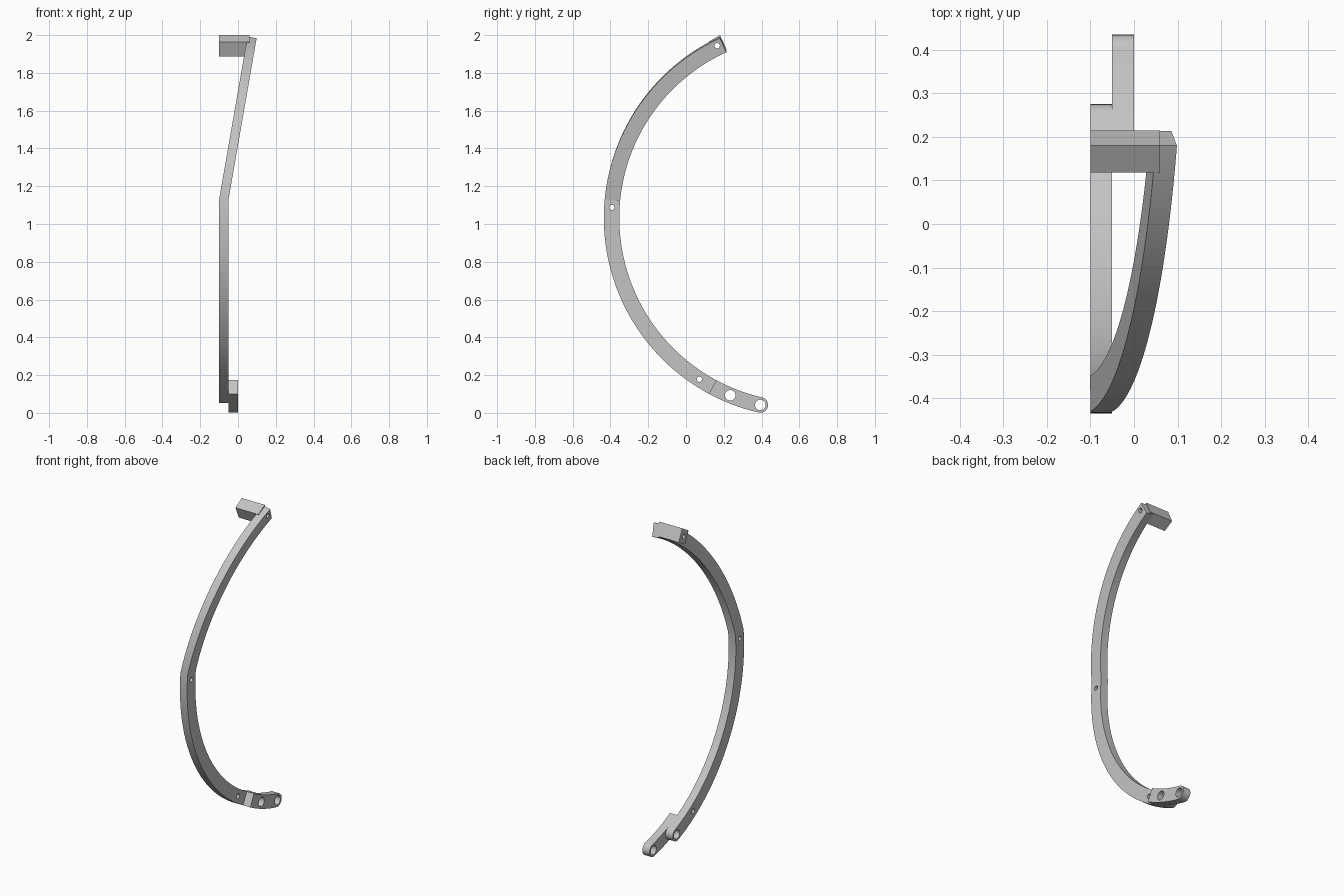
import bpy
import bmesh
from math import sin, cos, pi

old = bpy.data.objects.get("Cube")
if old:
    bpy.data.objects.remove(old, do_unlink=True)

# Single plain grey
grey = bpy.data.materials.new("light_grey")
grey.use_nodes = True
colour = (0.55, 0.55, 0.55, 1)
grey.diffuse_color = colour
grey.node_tree.nodes["Principled BSDF"].inputs["Base Color"].default_value = colour

# Shared arc in the side plane; angle 0 points to the front
CY, CZ, R, HALF = 0.622, 1.032, 1.016, 0.041
JOINT, TOP = 0.095, 1.139        # bend and upper end
PLATE_END, LUG_START, LUG_END = -1.179, -1.077, -1.344
BEND_Z, SLOPE = 1.13, 0.174


def on_arc(angle, r=R):
    return CY - r * cos(angle), CZ + r * sin(angle)


def band(a0, a1, steps, rounded=False):
    """Closed outline of an arc strip, optionally rounded at a0."""
    angles = [a0 + (a1 - a0) * i / steps for i in range(steps + 1)]
    pts = [on_arc(a, R - HALF) for a in reversed(angles)]
    if rounded:
        y, z = on_arc(a0)
        for i in range(1, 16):
            t = pi * i / 16
            radial, along = -cos(t) * HALF, sin(t) * HALF
            pts.append((y - cos(a0) * radial - sin(a0) * along,
                        z + sin(a0) * radial - cos(a0) * along))
    return pts + [on_arc(a, R + HALF) for a in angles]


def prism(name, outline, x0, x1):
    """Extrude a side outline across x."""
    bm = bmesh.new()
    base = bm.faces.new([bm.verts.new((x0, y, z)) for y, z in outline])
    out = bmesh.ops.extrude_face_region(bm, geom=[base], use_keep_orig=True)
    moved = [v for v in out["geom"] if isinstance(v, bmesh.types.BMVert)]
    bmesh.ops.translate(bm, verts=moved, vec=(x1 - x0, 0, 0))
    bmesh.ops.recalc_face_normals(bm, faces=bm.faces[:])
    mesh = bpy.data.meshes.new(name)
    bm.to_mesh(mesh)
    bm.free()
    mesh.materials.append(grey)
    obj = bpy.data.objects.new(name, mesh)
    bpy.context.collection.objects.link(obj)
    return obj


def drill(obj, centre, radius):
    """Cut a round hole along x."""
    y, z = centre
    bpy.ops.mesh.primitive_cylinder_add(vertices=32, radius=radius, depth=1,
                                        location=(0, y, z), rotation=(0, pi / 2, 0))
    cutter = bpy.context.object
    cutter.hide_render = True
    cutter.data.materials.append(grey)
    mod = obj.modifiers.new("hole", "BOOLEAN")
    mod.operation, mod.solver, mod.object = "DIFFERENCE", "EXACT", cutter
    bpy.context.view_layer.objects.active = obj
    bpy.ops.object.modifier_apply(modifier=mod.name)
    bpy.data.objects.remove(cutter, do_unlink=True)


# Lower bar, upright, with a rounded lower end
lower_bar = prism("lower_bar", band(PLATE_END, JOINT, 48, True), -0.1, -0.05)

# Upper bar, leaning sideways above the bend
upper_bar = prism("upper_bar", band(JOINT, TOP, 40), -0.1, -0.05)
for v in upper_bar.data.vertices:
    lift = (v.co.z - BEND_Z) / (2 - BEND_Z)
    v.co.z -= SLOPE * (v.co.x + 0.1) * lift
    v.co.x += SLOPE * (v.co.z - BEND_Z)

# Lug beside the lower end of the bar
end_lug = prism("end_lug", band(LUG_END, LUG_START, 12, True), -0.05, 0.0)

# Block reaching sideways from the upper end
top_tab = prism("top_tab", [(0.118, 1.963), (0.18, 2.0), (0.215, 1.924), (0.151, 1.888)],
                -0.1, 0.06)

# Pin holes
pin, bolt = 0.014, 0.028
drill(lower_bar, on_arc(0.055), pin)
drill(lower_bar, on_arc(-0.998), pin)
for part in (lower_bar, end_lug):
    drill(part, on_arc(PLATE_END), bolt)
drill(end_lug, on_arc(LUG_END), bolt)
for part in (upper_bar, top_tab):
    drill(part, (0.165, 1.944), pin)

# Smooth curves, crisp edges
for part in (lower_bar, upper_bar, end_lug, top_tab):
    bpy.ops.object.select_all(action="DESELECT")
    part.select_set(True)
    bpy.context.view_layer.objects.active = part
    bpy.ops.object.shade_smooth_by_angle(angle=pi / 6)
